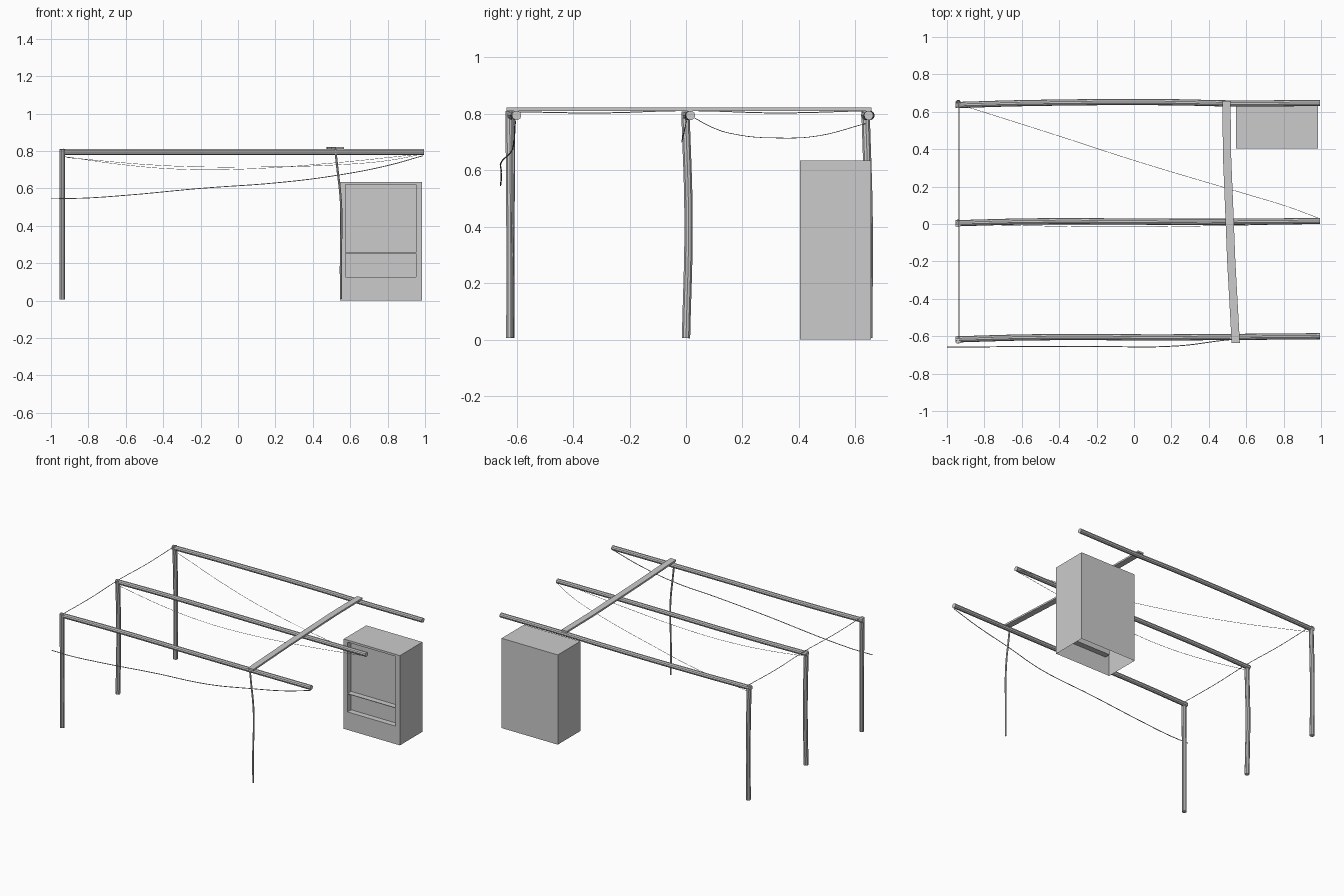
import bpy, bmesh

if "Cube" in bpy.data.objects:
    bpy.data.objects.remove(bpy.data.objects["Cube"])


def tube(name, points, radius, res=3, smooth_path=False):
    """Round tube along a path, turned into a mesh."""
    cu = bpy.data.curves.new(name, 'CURVE')
    cu.dimensions = '3D'
    cu.bevel_depth = radius
    cu.bevel_resolution = res
    cu.use_fill_caps = True
    if smooth_path:
        sp = cu.splines.new('BEZIER')
        sp.bezier_points.add(len(points) - 1)
        for bp, p in zip(sp.bezier_points, points):
            bp.co = p
            bp.handle_left_type = bp.handle_right_type = 'AUTO'
        sp.resolution_u = 6
    else:
        sp = cu.splines.new('POLY')
        sp.points.add(len(points) - 1)
        for sp_p, p in zip(sp.points, points):
            sp_p.co = (*p, 1)
    ob = bpy.data.objects.new(name, cu)
    bpy.context.collection.objects.link(ob)
    bpy.ops.object.select_all(action='DESELECT')
    ob.select_set(True)
    bpy.context.view_layer.objects.active = ob
    bpy.ops.object.convert(target='MESH')
    bpy.ops.object.shade_smooth_by_angle()
    return ob


def from_bmesh(name, bm):
    bmesh.ops.remove_doubles(bm, verts=bm.verts, dist=1e-5)
    bmesh.ops.recalc_face_normals(bm, faces=bm.faces)
    me = bpy.data.meshes.new(name)
    bm.to_mesh(me)
    bm.free()
    ob = bpy.data.objects.new(name, me)
    bpy.context.collection.objects.link(ob)
    return ob


# Slightly crooked roof poles, each with a post at its left end
rows = {
    "front": ([-0.617, -0.606, -0.606, -0.604, -0.6], [-0.622, -0.622, -0.625]),
    "middle": ([0.004, 0.014, 0.012, 0.012, 0.016], [0.0, 0.009, -0.002]),
    "back": ([0.636, 0.647, 0.651, 0.645, 0.647], [0.645, 0.647, 0.636]),
}
for row, (ys, post_ys) in rows.items():
    xs = [-0.955, -0.55, 0.2, 0.5, 0.995]
    tube(row + "_roof_pole", [(x, y, 0.794) for x, y in zip(xs, ys)],
         0.0165, smooth_path=True)
    tube(row + "_post", [(-0.94, y, z) for y, z in zip(post_ys, (0.005, 0.42, 0.808))],
         0.0155, smooth_path=True)

# Flat plank lying across the poles
bm = bmesh.new()
rings = []
for x, y in [(0.494, 0.657), (0.498, 0.35), (0.507, 0.13), (0.52, -0.2), (0.544, -0.635)]:
    rings.append([bm.verts.new((x + dx, y, z)) for dx, z in
                  [(-0.022, 0.81), (0.022, 0.81), (0.022, 0.822), (-0.022, 0.822)]])
for a, b in zip(rings, rings[1:]):
    for i in range(4):
        j = (i + 1) % 4
        bm.faces.new((a[i], a[j], b[j], b[i]))
bm.faces.new(rings[0])
bm.faces.new(rings[-1])
from_bmesh("cross_plank", bm)

# Thin bent stick propping the plank
tube("prop_stick", [(0.52, -0.612, 0.81), (0.532, -0.612, 0.7), (0.546, -0.612, 0.58),
                    (0.553, -0.613, 0.45), (0.55, -0.616, 0.25), (0.55, -0.616, 0.008)],
     0.006, smooth_path=True)

# Cords
tube("post_cord", [(-0.935, -0.64, 0.808), (-0.935, -0.3, 0.803), (-0.935, 0, 0.811),
                   (-0.935, 0.33, 0.803), (-0.935, 0.645, 0.811)], 0.002, 1, True)
tube("front_cord", [(0.99, -0.605, 0.775), (0.8, -0.608, 0.722), (0.53, -0.617, 0.67),
                    (0.23, -0.652, 0.632), (-0.2, -0.655, 0.6), (-0.6, -0.655, 0.563),
                    (-0.85, -0.657, 0.547), (-1, -0.657, 0.547)], 0.0025, 1, True)
tube("diagonal_cord", [(0.99, 0.03, 0.785), (0.83, 0.09, 0.753), (0.6, 0.16, 0.73),
                       (0.0, 0.34, 0.714), (-0.4, 0.47, 0.722), (-0.92, 0.635, 0.765)],
     0.0012, 1, True)
tube("middle_cord", [(0.99, 0.005, 0.785), (0.5, -0.008, 0.735), (0.0, -0.015, 0.702),
                     (-0.3, -0.014, 0.702), (-0.6, -0.008, 0.725), (-0.93, 0.0, 0.77)],
     0.0012, 1, True)

# Cabinet: open-bottomed shell whose front has two recessed panels
X = [0.545, 0.575, 0.952, 0.985]
Z = [0, 0.127, 0.253, 0.257, 0.62, 0.635]
Y0, Y1, DEPTH = 0.403, 0.655, 0.04
bm = bmesh.new()


def quad(*pts):
    bm.faces.new([bm.verts.new(p) for p in pts])


for i in range(3):
    for k in range(5):
        x0, x1, z0, z1 = X[i], X[i + 1], Z[k], Z[k + 1]
        rim = [(x0, z0), (x1, z0), (x1, z1), (x0, z1)]
        recessed = i == 1 and k in (1, 3)
        y = Y0 + DEPTH if recessed else Y0
        quad(*[(x, y, z) for x, z in rim])
        if recessed:
            for (xa, za), (xb, zb) in zip(rim, rim[1:] + rim[:1]):
                quad((xa, Y0, za), (xb, Y0, zb), (xb, y, zb), (xa, y, za))
for k in range(5):
    for x in (X[0], X[-1]):
        quad((x, Y0, Z[k]), (x, Y1, Z[k]), (x, Y1, Z[k + 1]), (x, Y0, Z[k + 1]))
    quad((X[0], Y1, Z[k]), (X[-1], Y1, Z[k]), (X[-1], Y1, Z[k + 1]), (X[0], Y1, Z[k + 1]))
for i in range(3):
    quad((X[i], Y0, Z[-1]), (X[i + 1], Y0, Z[-1]), (X[i + 1], Y1, Z[-1]), (X[i], Y1, Z[-1]))
from_bmesh("cabinet", bm)
